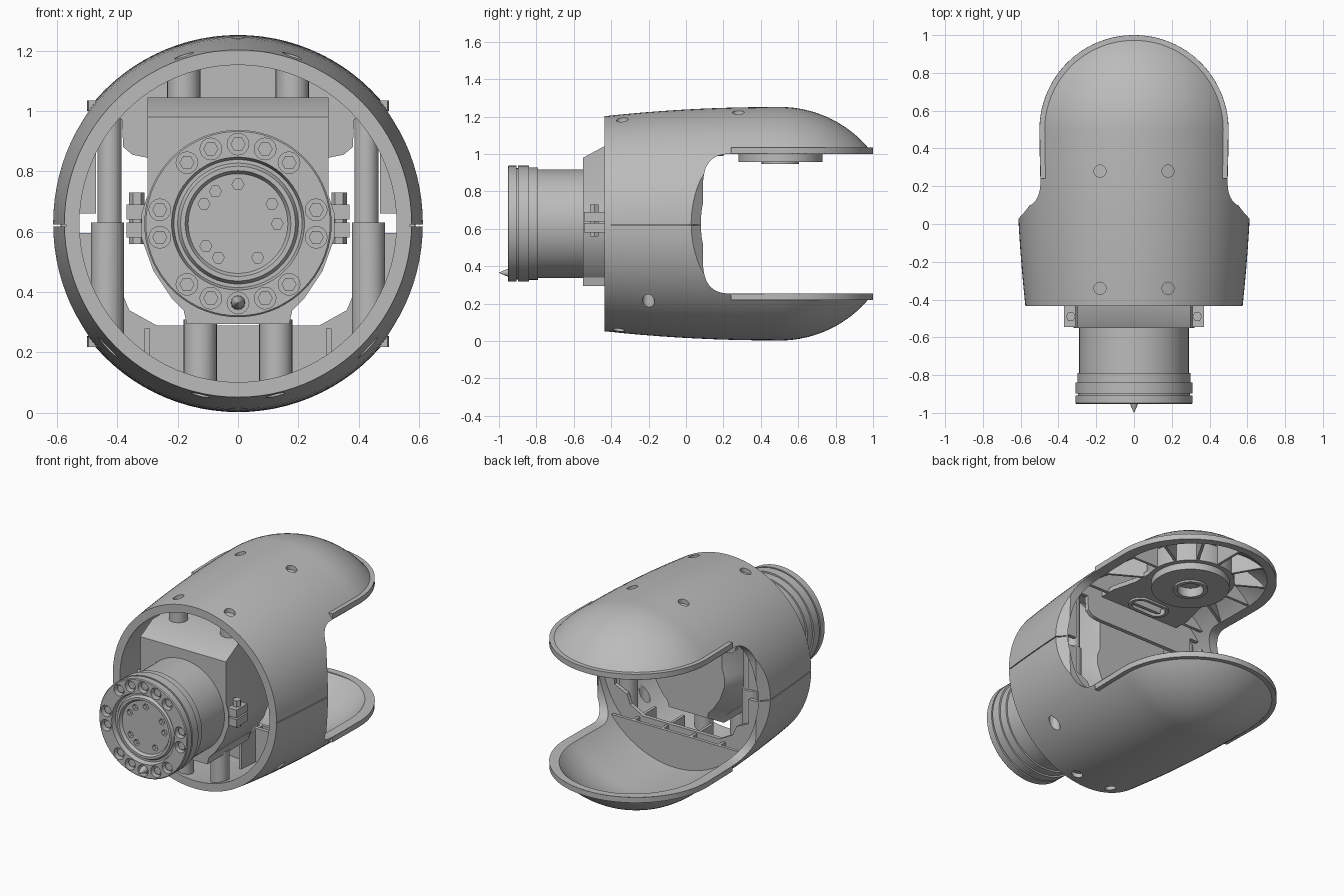
import bpy, bmesh, math
from math import sin, cos, pi, sqrt, radians

old = bpy.data.objects.get("Cube")
if old:
    bpy.data.objects.remove(old, do_unlink=True)

C = 0.627          # height of the long axis
SLOT = 0.373       # half height of the rear opening

grey = bpy.data.materials.new("light_grey")
grey.use_nodes = True
grey.diffuse_color = (0.5, 0.5, 0.5, 1)
grey.node_tree.nodes["Principled BSDF"].inputs["Base Color"].default_value = (0.5, 0.5, 0.5, 1)


def loft(name, rings, closed=False):
    """Skin equal-length rings; cap the ends, or join them when closed."""
    bm = bmesh.new()
    vs = [[bm.verts.new(p) for p in ring] for ring in rings]
    n = len(vs[0])
    pairs = list(zip(vs, vs[1:])) + ([(vs[-1], vs[0])] if closed else [])
    for a, b in pairs:
        for i in range(n):
            j = (i + 1) % n
            bm.faces.new((a[i], a[j], b[j], b[i]))
    if not closed:
        bm.faces.new(vs[0])
        bm.faces.new(vs[-1])
    bmesh.ops.recalc_face_normals(bm, faces=bm.faces)
    me = bpy.data.meshes.new(name)
    bm.to_mesh(me)
    bm.free()
    me.materials.append(grey)
    ob = bpy.data.objects.new(name, me)
    bpy.context.collection.objects.link(ob)
    return ob


def ring_y(r, y, n=72, x=0, z=C):
    return [(x + r * cos(2 * pi * i / n), y, z + r * sin(2 * pi * i / n)) for i in range(n)]


def ring_z(r, z, x=0, y=0, n=24):
    return [(x + r * cos(2 * pi * i / n), y + r * sin(2 * pi * i / n), z) for i in range(n)]


def rod_y(name, x, z, r, y0, y1, n=16):
    return loft(name, [ring_y(r, y0, n, x, z), ring_y(r, y1, n, x, z)])


def rod_z(name, x, y, r, z0, z1, n=24):
    return loft(name, [ring_z(r, z0, x, y, n), ring_z(r, z1, x, y, n)])


def bar(name, a, b, width, z0, z1):
    """Upright plate running from plan point a to plan point b."""
    dx, dy = b[0] - a[0], b[1] - a[1]
    k = width / 2 / math.hypot(dx, dy)
    nx, ny = -dy * k, dx * k
    plan = [(a[0] + nx, a[1] + ny), (a[0] - nx, a[1] - ny), (b[0] - nx, b[1] - ny), (b[0] + nx, b[1] + ny)]
    return loft(name, [[(x, y, z) for x, y in plan] for z in (z0, z1)])


def boolean(ob, other, op="DIFFERENCE", keep=False):
    m = ob.modifiers.new("cut", "BOOLEAN")
    m.operation, m.solver, m.object = op, "EXACT", other
    dg = bpy.context.evaluated_depsgraph_get()
    me = bpy.data.meshes.new_from_object(ob.evaluated_get(dg))
    ob.modifiers.clear()
    ob.data = me
    if not keep:
        bpy.data.objects.remove(other, do_unlink=True)
    return ob


def outer(y):
    if y < 0.47:
        t = (y + 0.435) / 0.905
        return 0.575 + 0.049 * (1 - (1 - t) ** 2)
    return sqrt(0.39 - (y - 0.5) ** 2)


# Outer shell: hollow rounded body
ys = [-0.435 + 0.905 * i / 9 for i in range(9)] + [0.47 + 0.55 * i / 16 for i in range(17)]
shell = loft("shell", [ring_y(outer(y), y, 96) for y in ys]
             + [ring_y(outer(y) - 0.05, y, 96) for y in reversed(ys)], closed=True)


# Rear opening with square-ish corners and flared side edges
def slot_ring(x, e):
    corner = [(0.25 - e - 0.16 * cos(a) ** 0.7, 0.173 + (0.2 + e / 2) * sin(a) ** 0.7)
              for a in [pi / 2 * i / 12 for i in range(12)]] + [(0.25 - e, SLOT + e / 2)]
    top = [(1.4, SLOT + e / 2)] + corner[::-1]
    pts = top + [(y, -z) for y, z in reversed(top)]
    return [(x, y, C + z) for y, z in pts]


boolean(shell, loft("slot_cutter", [slot_ring(-0.72, 0.18), slot_ring(-0.555, 0),
                                    slot_ring(0.555, 0), slot_ring(0.72, 0.18)]))

# Seam grooves and screw holes in the shell
for s in (-1, 1):
    boolean(shell, bar("seam_cutter", (s * 0.63, -0.5), (s * 0.63, 0.2), 0.12, 0.618, 0.624))
    for y in (-0.34, 0.28):
        boolean(shell, rod_z("hole_cutter", s * 0.18, y, 0.032, 1.08, 1.3))
    boolean(shell, rod_z("hole_cutter", s * 0.125, -0.36, 0.032, -0.1, 0.15))
    boolean(shell, rod_z("hole_cutter", s * 0.43, -0.2, 0.032, 0, 0.4))

# Upright rims along the edges of both lobes
path = [(0.495, 0.24, 1, 0)] + [(0.5 * cos(a), 0.5 + 0.5 * sin(a), cos(a), sin(a))
                                for a in [pi * i / 40 for i in range(41)]] + [(-0.495, 0.24, -1, 0)]
for name, z0, z1 in (("upper_rim", C + SLOT, 1.035), ("lower_rim", C - SLOT, 0.219)):
    loft(name, [[(x, y, z0), (x, y, z1), (x - 0.045 * u, y - 0.045 * v, z1),
                 (x - 0.045 * u, y - 0.045 * v, z0)] for x, y, u, v in path])

# Helper volume that trims inner parts to the shell
fit = loft("inner_volume", [ring_y(outer(y) - 0.025, y) for y in [-0.43] + ys[1:-1]])


def trim(ob):
    return boolean(ob, fit, "INTERSECT", keep=True)


# Cross frame with a chamfered window, notched at the seam
half = [(0.27, 0.29), (0.36, 0.34), (0.385, 0.4), (0.47, 0.44), (0.47, 0.595), (0.53, 0.595), (0.53, 0.66),
        (0.47, 0.66), (0.47, 0.97), (0.385, 0.97), (0.38, 0.88), (0.35, 0.855), (0.3, 0.845)]
window = half + [(-x, z) for x, z in reversed(half)]
frame = loft("cross_frame", [ring_y(0.65, 0.02), ring_y(0.65, 0.045)])
boolean(frame, loft("window_cutter", [[(x, y, z) for x, z in window] for y in (-0.3, 0.1)]))
trim(frame)

# Lower rib box
trim(bar("lower_wall", (-0.6, 0.1), (0.6, 0.1), 0.02, 0, 0.28))
for x in (-0.3, -0.1, 0.1, 0.3):
    trim(bar("lower_rib", (x, -0.12), (x, 0.1), 0.018, 0, 0.28))

# Upper lobe: radial ribs
HUB = 0.505
for i in range(9):
    a = radians(-30 + 30 * i)
    trim(bar("upper_rib", (0.24 * cos(a), HUB + 0.24 * sin(a)),
             (0.8 * cos(a), HUB + 0.8 * sin(a)), 0.016, 1.004, 1.3))
trim(bar("upper_wall", (-0.6, 0.1), (0.6, 0.1), 0.02, 1.004, 1.3))

# Upper mounting plate with oblong port
plan = [(-0.28, -0.1), (0.28, -0.1), (0.28, 0.15), (0.24, 0.3), (0.24, 0.5),
        (-0.24, 0.5), (-0.24, 0.3), (-0.28, 0.15)]
plate = loft("mounting_plate", [[(x, y, z) for x, y in plan] for z in (1.002, 1.03)])


def oblong(r, z):
    pts = []
    for i in range(24):
        a = 2 * pi * (i + 0.5) / 24
        pts.append((r * cos(a) + math.copysign(0.06, cos(a)), 0.13 + r * sin(a), z))
    return pts


boolean(plate, loft("port_cutter", [oblong(0.05, 0.9), oblong(0.05, 1.1)]))
loft("port_rim", [oblong(0.07, 1.02), oblong(0.07, 0.99), oblong(0.05, 0.99), oblong(0.05, 1.02)], closed=True)

# Round bearing hub with a taller collar
hub = [(0.255, 1.12), (0.255, 1.0), (0.225, 1.0), (0.225, 0.957), (0.1, 0.957), (0.1, 0.945),
       (0.075, 0.945), (0.075, 1.12)]
loft("bearing_hub", [ring_z(r, z, 0, HUB, 48) for r, z in hub], closed=True)

# Posts behind the screw holes and at the sides
for s in (-1, 1):
    trim(rod_z("upper_post", s * 0.18, -0.34, 0.055, 1.0, 1.3))
    trim(rod_z("upper_post", s * 0.18, 0.28, 0.05, 1.01, 1.3))
    trim(rod_z("lower_post", s * 0.125, -0.36, 0.055, 0, 0.31))
    trim(rod_z("side_post_lower", s * 0.432, -0.04, 0.055, 0, 0.63))
    trim(rod_z("side_post_upper", s * 0.425, -0.04, 0.04, 0.62, 0.975))


# Drive housing
def housing_ring(y, top, k=1.0):
    side = [(0.3, top), (0.3, 0.72), (0.32, 0.66), (0.32, 0.58), (0.28, 0.47), (0.22, 0.38), (0.18, 0.34), (0.17, 0.295)]
    pts = side + [(-x, z) for x, z in reversed(side)]
    return [(x * k, y, C + (z - C) * k) for x, z in pts]


loft("drive_housing", [housing_ring(-0.55, 0.98), housing_ring(-0.43, 1.045),
                       housing_ring(-0.14, 1.045), housing_ring(-0.02, 0.95, 0.8)])

# Clamp ears with bolts
for s in (-1, 1):
    for z in (0.58, 0.64):
        bar("clamp_ear", (s * 0.335, -0.545), (s * 0.335, -0.435), 0.07, z, z + 0.05)
    rod_z("clamp_bolt", s * 0.335, -0.49, 0.026, 0.56, 0.73, 6)

# Drive body with stepped flange and recessed face
body = [(0.165, -0.925), (0.175, -0.943), (0.19, -0.943), (0.2, -0.925), (0.212, -0.925), (0.22, -0.953),
        (0.305, -0.953), (0.31, -0.948), (0.31, -0.907), (0.297, -0.907), (0.297, -0.897), (0.31, -0.897),
        (0.31, -0.84), (0.3, -0.84), (0.3, -0.79), (0.29, -0.79), (0.29, -0.4)]
drive = loft("drive_body", [ring_y(r, y) for r, y in body])

# Flange bolts sunk in round pockets
for base in (0, 180):
    for deg in (10, 50, 70, 90, 110, 130, 170):
        a = radians(base + deg)
        x, z = 0.263 * cos(a), C + 0.263 * sin(a)
        boolean(drive, rod_y("pocket_cutter", x, z, 0.036, -1, -0.915))
        rod_y("flange_bolt", x, z, 0.025, -0.935, -0.91, 6)

# Small holes in the output face
for deg in (30, 90, 125, 150, 0, 215, 240, 300):
    a = radians(deg)
    boolean(drive, rod_y("pin_cutter", 0.13 * cos(a), C + 0.13 * sin(a), 0.02, -1, -0.9, 6))

# Pointer pin
loft("pointer_pin", [ring_y(0.024, -0.92, 12, 0, 0.365), ring_y(0.022, -0.95, 12, 0, 0.365),
                     ring_y(0.001, -1.0, 12, 0, 0.365)])

bpy.data.objects.remove(fit, do_unlink=True)

# Smooth curved faces, keep hard edges
bpy.ops.object.select_all(action="DESELECT")
for ob in bpy.context.collection.objects:
    if ob.type == "MESH":
        ob.select_set(True)
        bpy.context.view_layer.objects.active = ob
bpy.ops.object.shade_smooth_by_angle(angle=radians(32))
